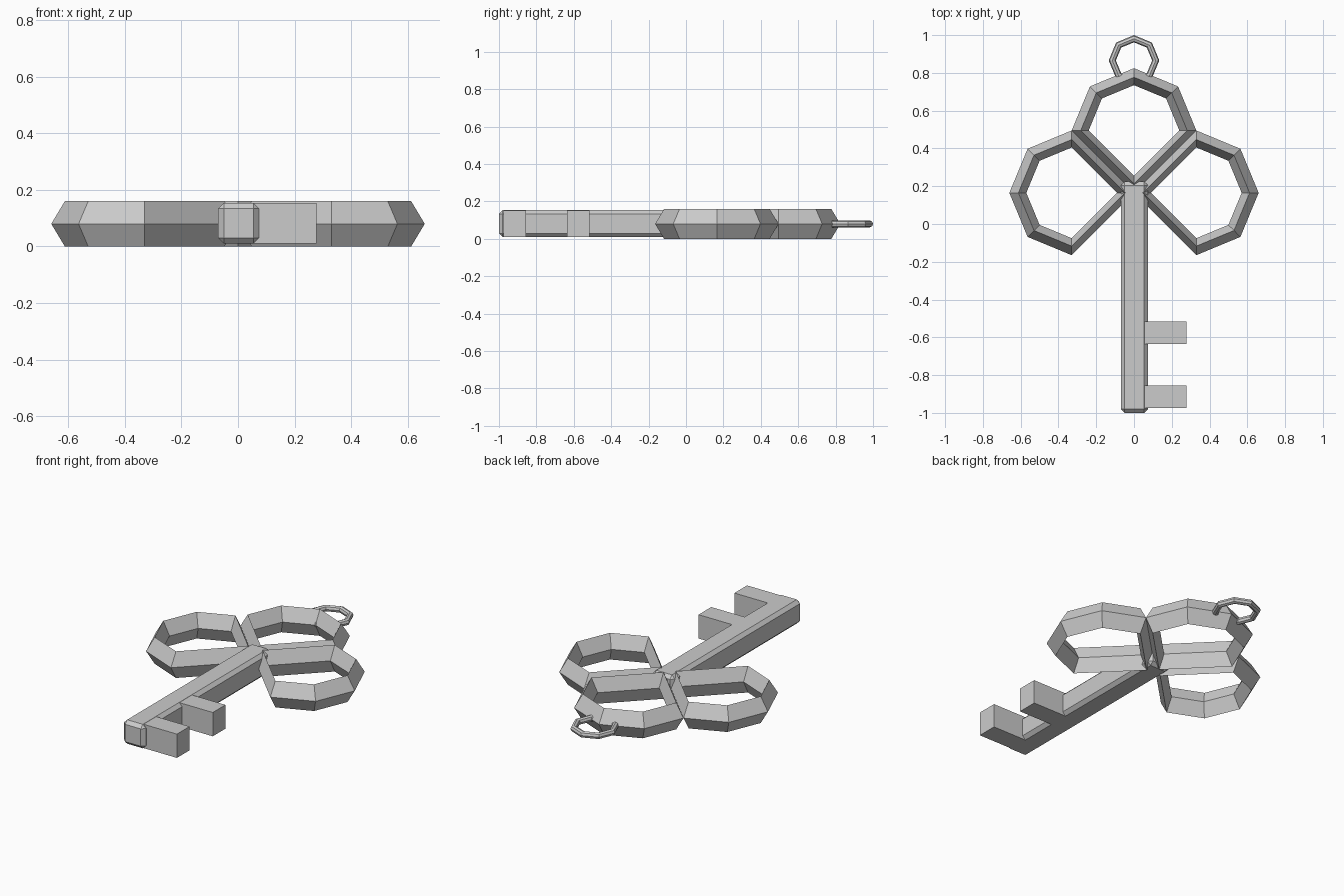
import bpy, bmesh
from math import pi, cos, sin, radians
from mathutils import Matrix

if "Cube" in bpy.data.objects:
    bpy.data.objects.remove(bpy.data.objects["Cube"])

HUB_Y, Z_MID = 0.165, 0.08


def finish(bm, name):
    bmesh.ops.recalc_face_normals(bm, faces=bm.faces[:])
    mesh = bpy.data.meshes.new(name)
    bm.to_mesh(mesh)
    bm.free()
    obj = bpy.data.objects.new(name, mesh)
    bpy.context.collection.objects.link(obj)
    return obj


def ring(name, angles, section, centre, turn=0):
    """Sweep a (radius, z) section round the angles, then turn about the hub."""
    bm = bmesh.new()
    rows = [[bm.verts.new((r * cos(a), centre + r * sin(a), z)) for r, z in section]
            for a in map(radians, angles)]
    n, m = len(rows), len(section)
    for i in range(n):
        a, b = rows[i], rows[(i + 1) % n]
        for j in range(m):
            k = (j + 1) % m
            bm.faces.new((a[j], b[j], b[k], a[k]))
    hub = Matrix.Translation((0, HUB_Y, 0))
    bm.transform(hub @ Matrix.Rotation(turn, 4, 'Z') @ hub.inverted())
    return finish(bm, name)


def box(name, lo, hi, chamfer=0):
    bm = bmesh.new()
    bmesh.ops.create_cube(bm, size=1)
    for v in bm.verts:
        v.co = [l if c < 0 else h for c, l, h in zip(v.co, lo, hi)]
    if chamfer:
        bmesh.ops.bevel(bm, geom=bm.edges[:], offset=chamfer, segments=1,
                        profile=0.5, affect='EDGES')
    return finish(bm, name)


# Clover bow: three leaf loops with a diamond section, pointed at the hub
leaf_angles = [0, 45, 90, 135, 180, 270]
diamond = [(0.33, Z_MID), (0.282, 0.16), (0.24, Z_MID), (0.282, 0.0)]
for name, turn in (("top_leaf", 0), ("left_leaf", pi / 2), ("right_leaf", -pi / 2)):
    ring(name, leaf_angles, diamond, HUB_Y + 0.33, turn)

# Hanging ring
tube = [(0.115 + 0.019 * cos(t * pi / 4), Z_MID + 0.019 * sin(t * pi / 4)) for t in range(8)]
ring("hanging_ring", range(0, 360, 45), tube, 0.866)

# Chamfered shaft
box("shaft", (-0.07, -1.0, 0.01), (0.074, 0.225, 0.154), 0.02)

# Teeth
for i, y in enumerate((-0.575, -0.915)):
    box(f"tooth_{i + 1}", (0.05, y - 0.06, 0.01), (0.277, y + 0.06, 0.153))
